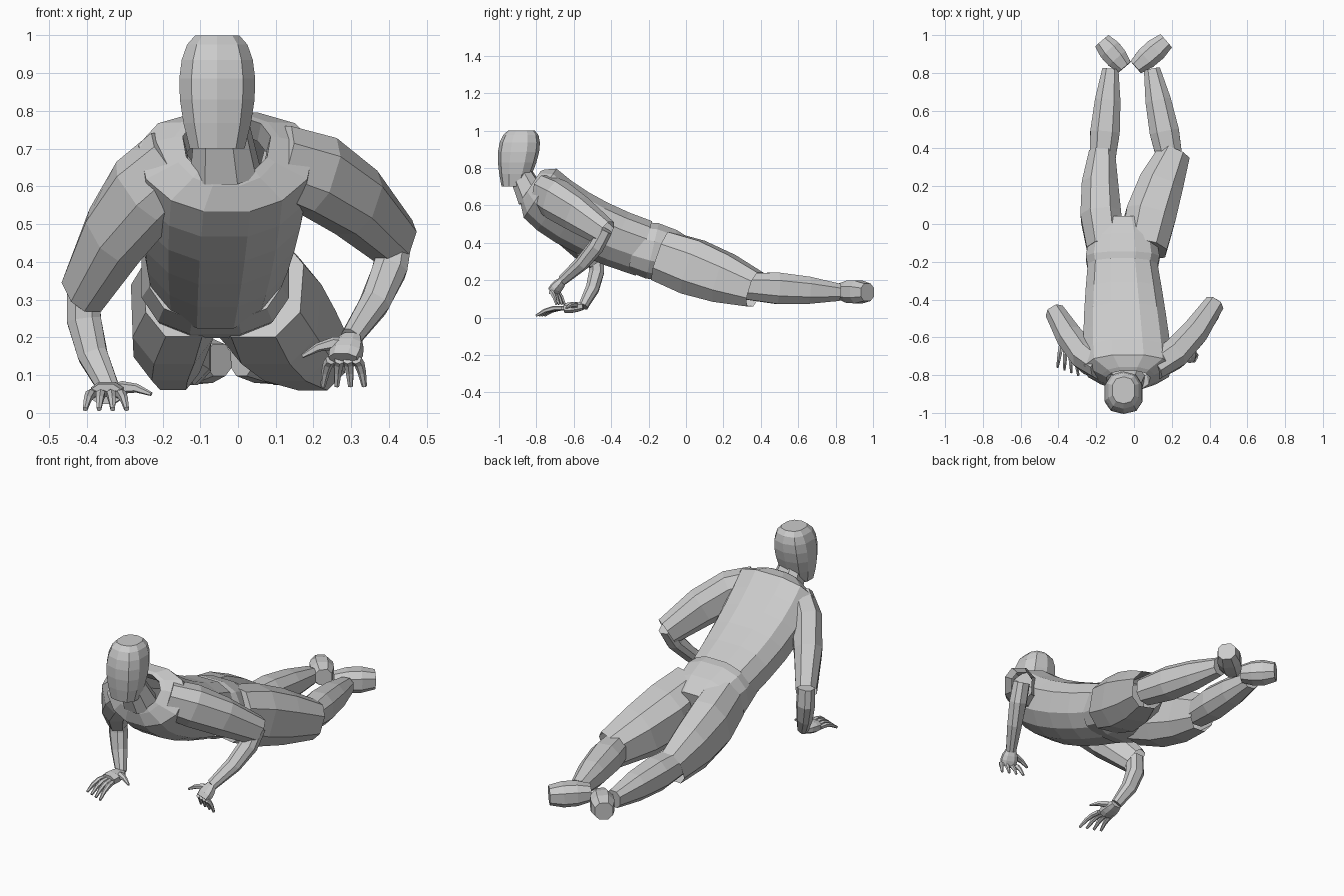
import bpy, bmesh, math
from mathutils import Vector

cube = bpy.data.objects.get("Cube")
if cube:
    bpy.data.objects.remove(cube)

grey = bpy.data.materials.new("plain grey")
grey.use_nodes = True
colour = (.6, .6, .6, 1)
grey.diffuse_color = colour
grey.node_tree.nodes["Principled BSDF"].inputs["Base Color"].default_value = colour

UP = Vector((0, 0, 1))
BACKWARD = Vector((0, 1, 0))
SIDEWAYS = Vector((1, 0, 0))


def squarish(value):
    return math.copysign(abs(value) ** .8, value)


def loft(name, rings, sides, narrow=0, cap_start=True, cap_end=True):
    """Skin rings of (centre, side axis, up axis), narrowed on the underside."""
    bm = bmesh.new()
    loops = []
    for centre, across, upward in rings:
        loop = []
        for i in range(sides):
            angle = math.tau * (i + .5) / sides
            rise = squarish(math.sin(angle))
            reach = squarish(math.cos(angle)) * (1 + narrow * min(rise, 0))
            loop.append(bm.verts.new(centre + across * reach + upward * rise))
        loops.append(loop)
    for lower, upper in zip(loops, loops[1:]):
        for i in range(sides):
            bm.faces.new((lower[i - 1], lower[i], upper[i], upper[i - 1]))
    if cap_start:
        bm.faces.new(loops[0])
    if cap_end:
        bm.faces.new(loops[-1])
    bmesh.ops.recalc_face_normals(bm, faces=bm.faces)
    mesh = bpy.data.meshes.new(name)
    bm.to_mesh(mesh)
    bm.free()
    mesh.materials.append(grey)
    shell = bpy.data.objects.new(name, mesh)
    bpy.context.collection.objects.link(shell)


def fractions(count):
    return [i / count for i in range(count + 1)]


def limb(name, start, end, width, height, taper=.25, swell=.25, bow=(0, 0, 0),
         sides=8, reference=UP, cap_end=True):
    """Tapered, swelling tube between two joints, bowed sideways at its middle."""
    start, end, bow = Vector(start), Vector(end), Vector(bow)
    steps = fractions(3)
    points = [start.lerp(end, t) + bow * math.sin(math.pi * t) for t in steps]
    rings = []
    for i, t in enumerate(steps):
        along = (points[min(i + 1, len(points) - 1)] - points[max(i - 1, 0)]).normalized()
        across = along.cross(reference).normalized()
        size = (1 - taper * t) * (1 + swell * math.sin(math.pi * t))
        rings.append((points[i], across * width * size,
                      across.cross(along) * height * size))
    loft(name, rings, sides, cap_end=cap_end)


def curve(start, control, end, t):
    """Point on a quadratic curve in the side plane, given as (y, z) pairs."""
    start, control, end = (Vector((0, *pair)) for pair in (start, control, end))
    return start.lerp(control, t).lerp(control.lerp(end, t), t)


# Head: domed crown, widest at the brow, narrowing and leaning to the chin
head_rings = []
for t in fractions(6):
    drop = t ** 1.4
    size = math.sin(math.pi * (.17 + .6 * t)) ** .8
    centre = Vector((-.055, -.88 - .04 * drop, 1 - .3 * drop))
    head_rings.append((centre, SIDEWAYS * size * .105,
                       BACKWARD * size * (.122 - .03 * drop)))
loft("head", head_rings, 10)
limb("neck", (-.045, -.89, .78), (-.035, -.82, .64), .07, .06, taper=-.35, swell=0)

# Shirt: back and front curves joined by rings that narrow to the waist
shirt_rings = []
for t in fractions(5):
    back = curve((-.69, .8), (-.5, .63), (-.18, .52), t)
    front = curve((-.87, .53), (-.72, .36), (-.27, .22), t)
    middle = (back + front) / 2 - SIDEWAYS * (.03 + .03 * t)
    half_width = .24 - .05 * t * t
    shirt_rings.append((middle, SIDEWAYS * half_width, (back - front) / 2))

# Open collar: shrunken copies of the shoulder ring, folded inwards
middle, across, upward = shirt_rings[0]
rise = Vector((0, -.05, .04))
collar_rings = [(middle + rise * push, across * size, upward * size * 1.2)
                for size, push in ((.45, 0), (.5, 1), (.6, .8))]
loft("shirt", collar_rings + shirt_rings, 12, narrow=.25, cap_start=False, cap_end=False)

# Trouser seat
limb("trouser_seat", (-.06, -.28, .38), (-.06, .02, .31), .18, .14, taper=.25, swell=.25, sides=12)


def hand(side, wrist, knuckles, tips, thumb):
    """Palm, four bent fingers fanned across the hand, and a thumb."""
    wrist, knuckles, tips, thumb = map(Vector, (wrist, knuckles, tips, thumb))
    limb(side + "_palm", wrist, knuckles, .03, .02, taper=-.4)
    spread = Vector((.1, -.04, 0))
    arch = UP * .015
    for i, t in enumerate(fractions(3)):
        fan = spread * (t - .5)
        limb(f"{side}_finger_{i + 1}", knuckles + fan * .7, tips + fan * 1.1,
             .013, .013, taper=.5, bow=arch, sides=6)
    limb(side + "_thumb", wrist.lerp(knuckles, .3), thumb, .02, .018,
         taper=.7, bow=arch, sides=6)


def arm(side, sign, elbow, wrist):
    """Sleeve open at the elbow, with the forearm coming out of it."""
    shoulder = Vector((-.03 + sign * .13, -.76, .67))
    elbow = Vector(elbow)
    limb(side + "_sleeve", shoulder, elbow, .075, .1, taper=.25,
         bow=(0, -.05, .04), cap_end=False)
    limb(side + "_forearm", elbow + UP * .02, wrist, .045, .04, taper=.35,
         bow=(sign * .025, .03, 0), reference=BACKWARD)


def leg(side, sign, thigh_width):
    """Trouser leg open at the knee, calf and outward-turned foot."""
    hip = Vector((-.05 + sign * .1, -.13, .33))
    knee = Vector((.02 + sign * .19, .37, .15))
    ankle = Vector((-.015 + sign * .11, .82, .135))
    heel = Vector((-.02 + sign * .03, .83, .14))
    toe = Vector((sign * .17, .97, .135))
    limb(side + "_trouser_leg", hip, knee, thigh_width, .145, taper=.3,
         bow=(-.02, 0, 0), cap_end=False)
    limb(side + "_calf", hip.lerp(knee, .9), ankle, .07, .075, taper=.35, swell=.4)
    limb(side + "_foot", heel, toe, .045, .045, taper=-.1, swell=.4)


# Left arm props on a bent wrist, right arm on a flat palm
arm("left", 1, (.42, -.43, .45), (.3, -.66, .2))
hand("left", (.3, -.66, .2), (.28, -.71, .14), (.28, -.67, .07), (.17, -.68, .15))
arm("right", -1, (-.41, -.48, .32), (-.34, -.55, .06))
hand("right", (-.34, -.55, .06), (-.35, -.65, .05), (-.35, -.78, .01), (-.23, -.64, .05))
leg("left", 1, .13)
leg("right", -1, .105)
